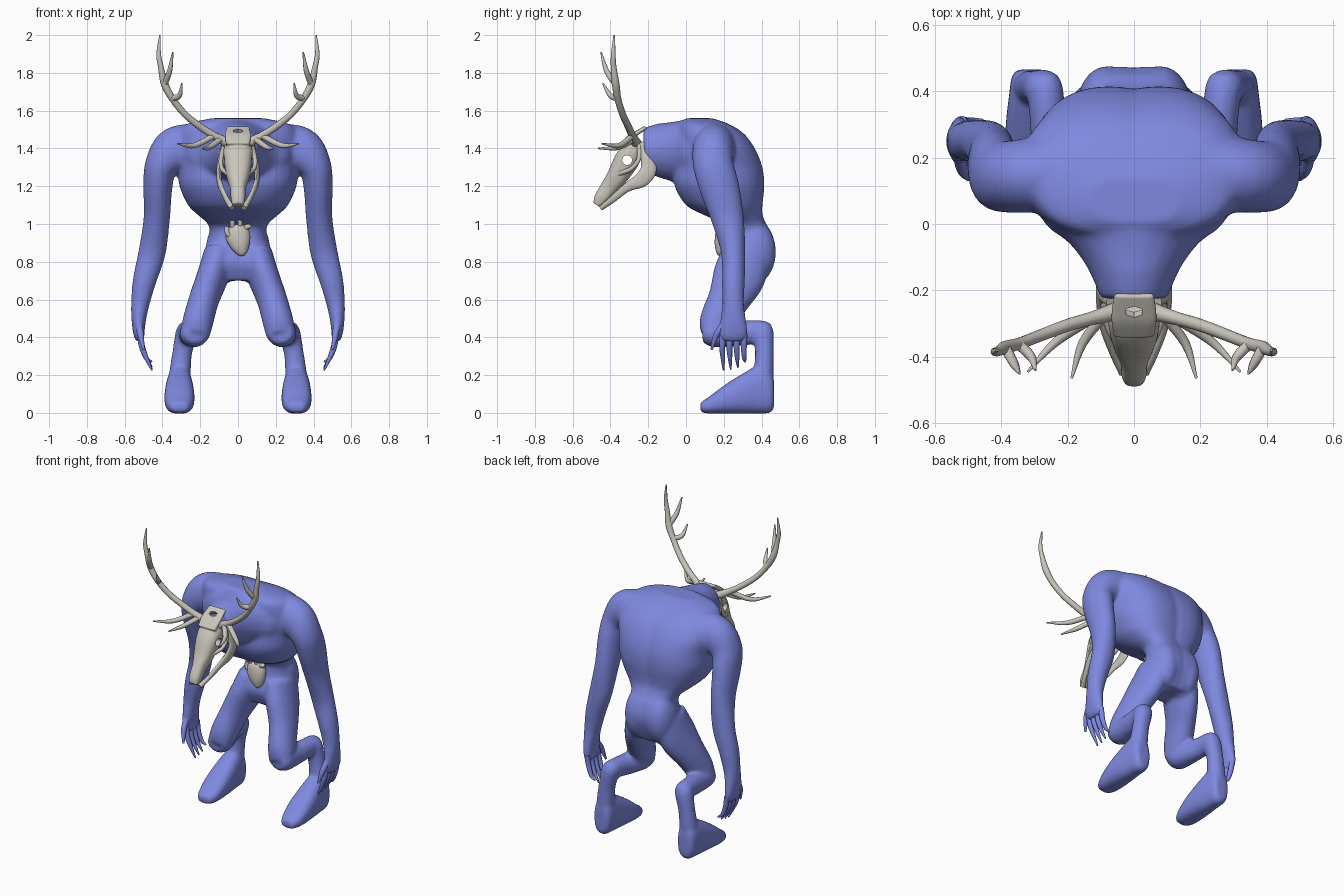
import bpy, bmesh, math
from mathutils import Vector, Matrix

cube = bpy.data.objects.get("Cube")
if cube:
    bpy.data.objects.remove(cube, do_unlink=True)


def material(name, color):
    mat = bpy.data.materials.new(name)
    mat.use_nodes = True
    mat.diffuse_color = color
    mat.node_tree.nodes["Principled BSDF"].inputs["Base Color"].default_value = color
    return mat


skin = material("blue skin", (0.21, 0.25, 0.74, 1))
bone = material("pale bone", (0.58, 0.56, 0.50, 1))
X, Y, Z = Vector((1, 0, 0)), Vector((0, 1, 0)), Vector((0, 0, 1))


def spline(points, steps):
    """Catmull-Rom through tuples of any length."""
    first = tuple(2 * a - b for a, b in zip(points[0], points[1]))
    last = tuple(2 * a - b for a, b in zip(points[-1], points[-2]))
    pts = [first, *points, last]
    out = []
    for i in range(1, len(pts) - 2):
        for s in range(steps):
            t = s / steps
            out.append(tuple(
                (2 * b + (c - a) * t + (2 * a - 5 * b + 4 * c - d) * t ** 2
                 + (3 * b - a - 3 * c + d) * t ** 3) / 2
                for a, b, c, d in zip(*pts[i - 1:i + 3])))
    return out + [tuple(points[-1])]


def tube(bm, points, ref=X, plane=None, sides=20, steps=5, power=1.0):
    """Loft of ellipses; a point is x, y, z, radius along ref, other radius."""
    path = spline(points, steps)
    centres = [Vector(p[:3]) for p in path]
    rings = []
    for i, p in enumerate(path):
        t = (centres[min(i + 1, len(path) - 1)] - centres[max(i - 1, 0)]).normalized()
        u = (ref - t * ref.dot(t)).normalized()
        v = t.cross(u)
        if plane:
            u, v = plane
        ring = []
        for k in range(sides):
            ang = math.tau * (k + .5) / sides
            c, s = math.cos(ang), math.sin(ang)
            c = math.copysign(abs(c) ** power, c)
            s = math.copysign(abs(s) ** power, s)
            ring.append(bm.verts.new(centres[i] + u * (c * max(p[3], .002)) + v * (s * max(p[4], .002))))
        rings.append(ring)
    for r, q in zip(rings, rings[1:]):
        for k in range(sides):
            n = (k + 1) % sides
            bm.faces.new((r[k], r[n], q[n], q[k]))
    bm.faces.new(rings[0][::-1])
    bm.faces.new(rings[-1])


def round_tube(bm, points, **kw):
    tube(bm, [(x, y, z, r, r) for x, y, z, r in points], ref=X + Y, **kw)


def ball(bm, centre, radii):
    bmesh.ops.create_uvsphere(bm, u_segments=24, v_segments=16, radius=1,
                              matrix=Matrix.Translation(centre) @ Matrix.Diagonal((*radii, 1)))


def finish(name, bm, mat, mirror=False):
    bmesh.ops.recalc_face_normals(bm, faces=bm.faces[:])
    mesh = bpy.data.meshes.new(name)
    bm.to_mesh(mesh)
    bm.free()
    mesh.materials.append(mat)
    obj = bpy.data.objects.new(name, mesh)
    bpy.context.collection.objects.link(obj)
    if mirror:
        obj.modifiers.new("Mirror", "MIRROR").use_mirror_merge = False
    return obj


def fuse(obj, voxel, iterations):
    remesh = obj.modifiers.new("Fuse", "REMESH")
    remesh.mode, remesh.voxel_size = "VOXEL", voxel
    relax = obj.modifiers.new("Relax", "SMOOTH")
    relax.factor, relax.iterations = .5, iterations


def apply_all(obj, angle=50):
    bpy.ops.object.select_all(action="DESELECT")
    obj.select_set(True)
    bpy.context.view_layer.objects.active = obj
    for name in [mod.name for mod in obj.modifiers]:
        bpy.ops.object.modifier_apply(modifier=name)
    bpy.ops.object.shade_smooth_by_angle(angle=math.radians(angle))


# Body: half torso, neck, arm and leg, mirrored and fused
bm = bmesh.new()
torso = [(.70, .22, .42, .11), (.79, .185, .46, .175), (.87, .205, .475, .165), (.95, .22, .455, .15),
         (1.0, .2, .425, .16), (1.05, .09, .405, .215), (1.1, 0, .405, .265),
         (1.2, -.06, .415, .31), (1.3, -.06, .405, .32), (1.4, -.04, .365, .34),
         (1.48, -.04, .305, .32), (1.53, -.03, .225, .27), (1.56, 0, .14, .14)]
tube(bm, [(a * .24, (f + b) / 2, z, a * .76, (b - f) / 2) for z, f, b, a in torso],
     plane=(X, Y), sides=32, power=.9)
tube(bm, [(0, .1, 1.37, .32, .18), (0, 0, 1.375, .27, .178), (0, -.05, 1.38, .205, .165),
          (0, -.1, 1.385, .162, .153), (0, -.15, 1.39, .132, .142), (0, -.225, 1.395, .1, .115)],
     plane=(X, Z))
tube(bm, [(.2, .16, 1.39, .125, .145), (.33, .145, 1.385, .112, .13), (.405, .145, 1.31, .108, .09),
          (.424, .175, 1.2, .107, .078), (.43, .22, 1.03, .088, .07), (.455, .25, .85, .065, .073),
          (.495, .25, .7, .062, .063), (.517, .25, .58, .058, .05), (.525, .25, .5, .068, .04),
          (.525, .25, .42, .078, .03), (.515, .25, .38, .062, .022)], ref=Y)
ball(bm, (.08, .355, .85), (.092, .122, .17))
tube(bm, [(.095, .32, .85, .085, .13), (.135, .28, .72, .084, .14), (.18, .225, .6, .08, .112),
          (.213, .16, .48, .082, .092), (.228, .13, .41, .078, .06)])
tube(bm, [(.225, .09, .42, .06, .05), (.23, .14, .42, .078, .072), (.245, .24, .42, .066, .07),
          (.26, .33, .425, .056, .066), (.268, .41, .43, .055, .06), (.27, .45, .43, .04, .045)])
tube(bm, [(.268, .41, .475, .04, .03), (.272, .41, .43, .058, .055), (.295, .415, .32, .053, .05),
          (.308, .41, .2, .058, .055), (.31, .4, .1, .06, .06)])
tube(bm, [(.31, .466, .1, .045, .08), (.31, .44, .115, .06, .118), (.31, .38, .123, .068, .127),
          (.31, .3, .102, .077, .107), (.31, .2, .07, .08, .075),
          (.31, .12, .04, .068, .044), (.31, .075, .03, .045, .027)], plane=(X, Z), power=.8)
body = finish("body", bm, skin, mirror=True)
fuse(body, .01, 14)
apply_all(body, 180)

# Fingers and thumbs
bm = bmesh.new()
for i, drop in enumerate((.225, .23, .24, .27)):
    y = .195 + i * .038
    round_tube(bm, [(.52, y, .42, .017), (.508, y - .003, .35, .016),
                    (.485, y, .29, .012), (.455, y + .004, drop, .004)], sides=10)
round_tube(bm, [(.525, .2, .47, .02), (.515, .16, .41, .017), (.5, .135, .335, .006)], sides=10)
apply_all(finish("fingers", bm, skin, mirror=True))

# Skull with its crest, open eye sockets and a hexagonal opening
bm = bmesh.new()
tube(bm, [(0, -.25, 1.445, .05, .03), (0, -.275, 1.4, .075, .055), (0, -.315, 1.335, .075, .066),
          (0, -.365, 1.25, .06, .055), (0, -.41, 1.19, .042, .045),
          (0, -.45, 1.135, .038, .037), (0, -.472, 1.1, .03, .022)], power=.8)
tube(bm, [(0, -.212, 1.512, .06, .01), (0, -.25, 1.488, .066, .012),
          (0, -.29, 1.46, .068, .015), (0, -.33, 1.415, .062, .02)], power=.5)
skull = finish("skull", bm, bone)
fuse(skull, .005, 3)


def cutter(name, centre, turn, axis, radius, depth, sides, stretch=1):
    bm = bmesh.new()
    bmesh.ops.create_cone(bm, cap_ends=True, segments=sides, radius1=radius, radius2=radius, depth=depth)
    bm.transform(Matrix.Translation(centre) @ Matrix.Rotation(math.radians(turn), 4, axis)
                 @ Matrix.Diagonal((stretch, 1, 1, 1)))
    obj = finish(name, bm, bone)
    obj.hide_render = True
    return obj


socket = cutter("eye_cutter", (0, -.312, 1.338), 90, "Y", .026, .4, 20)
opening = cutter("crest_cutter", (0, -.257, 1.482), 36, "X", .019, .16, 6, 1.5)
for tool in (socket, opening):
    cut = skull.modifiers.new("Cut", "BOOLEAN")
    cut.operation, cut.solver, cut.object = "DIFFERENCE", "EXACT", tool
apply_all(skull, 40)
for tool in (socket, opening):
    bpy.data.objects.remove(tool, do_unlink=True)

# Jaw and cheek bones
bm = bmesh.new()
tube(bm, [(.07, -.235, 1.43, .014, .018), (.09, -.212, 1.36, .015, .03), (.1, -.198, 1.29, .014, .042),
          (.1, -.235, 1.235, .014, .04), (.09, -.31, 1.195, .013, .024),
          (.06, -.39, 1.13, .013, .018), (.03, -.448, 1.085, .016, .013)], sides=14)
round_tube(bm, [(.05, -.36, 1.265, .014), (.084, -.29, 1.292, .012), (.09, -.25, 1.345, .012),
                (.07, -.245, 1.42, .016)], sides=10)
apply_all(finish("jaw", bm, bone, mirror=True))

# Antlers: main beam and tines
bm = bmesh.new()
round_tube(bm, [(.05, -.262, 1.425, .028), (.085, -.272, 1.445, .024), (.13, -.285, 1.47, .02),
                (.2, -.305, 1.515, .019), (.28, -.335, 1.58, .018), (.345, -.36, 1.66, .018),
                (.388, -.372, 1.74, .02), (.408, -.383, 1.83, .015), (.42, -.385, 1.9, .012),
                (.413, -.38, 2.0, .004)], sides=12)
for tine in ([(.09, -.275, 1.45), (.155, -.36, 1.405), (.188, -.465, 1.4)],
             [(.13, -.285, 1.465), (.235, -.355, 1.415), (.32, -.445, 1.425)],
             [(.388, -.372, 1.74), (.362, -.42, 1.81), (.345, -.45, 1.91)],
             [(.35, -.36, 1.665), (.31, -.4, 1.68), (.297, -.44, 1.745)]):
    round_tube(bm, [(*p, r) for p, r in zip(tine, (.017, .014, .004))], sides=10)
apply_all(finish("antlers", bm, bone, mirror=True))

# Exposed heart with its vessels
bm = bmesh.new()
tube(bm, [(-.015, .198, .995, .025, .02), (-.01, .197, .975, .054, .036), (0, .195, .935, .066, .042),
          (.012, .19, .885, .052, .038), (.022, .185, .845, .027, .024), (.026, .185, .832, .008, .008)])
for vessel in ([(-.02, .19, .96), (-.03, .18, 1.0), (-.02, .17, 1.06)],
               [(.0, .19, .96), (.012, .18, 1.0), (.0, .17, 1.05)],
               [(.03, .19, .95), (.045, .185, .985), (.066, .19, .985)],
               [(-.03, .18, .93), (-.055, .175, .95), (-.06, .18, .985)]):
    round_tube(bm, [(*p, .013) for p in vessel], sides=10)
apply_all(finish("heart", bm, bone))
